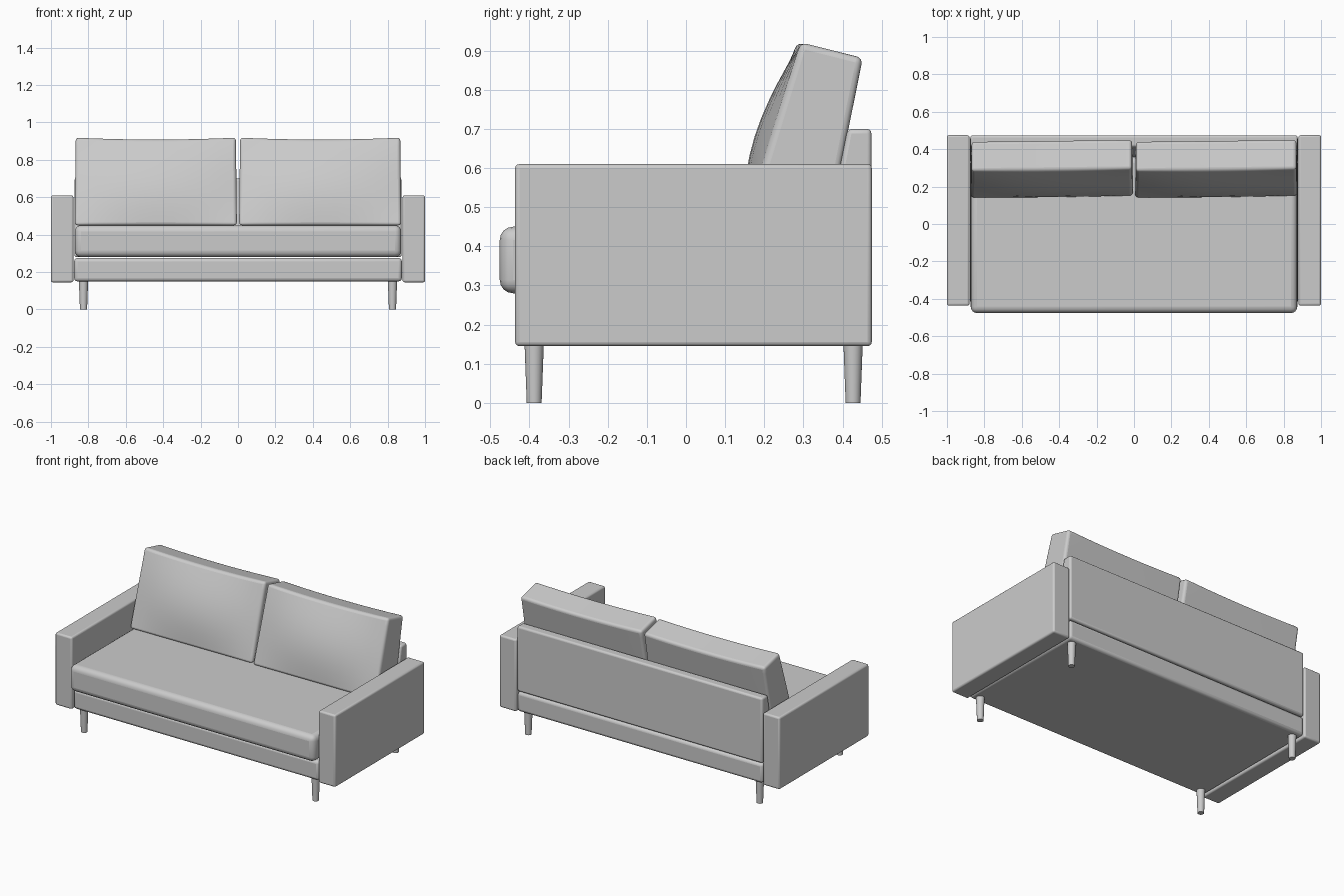
import bpy, bmesh, math

if "Cube" in bpy.data.objects:
    bpy.data.objects.remove(bpy.data.objects["Cube"])


def finish(name, bm, bevel=0.0, segs=3):
    """Turn a bmesh into a smooth-shaded object with rounded edges."""
    bmesh.ops.recalc_face_normals(bm, faces=bm.faces)
    me = bpy.data.meshes.new(name)
    bm.to_mesh(me)
    bm.free()
    ob = bpy.data.objects.new(name, me)
    bpy.context.collection.objects.link(ob)
    if bevel:
        m = ob.modifiers.new("Bevel", 'BEVEL')
        m.width, m.segments = bevel, segs
        m.limit_method, m.angle_limit = 'ANGLE', math.radians(50)
    bpy.ops.object.select_all(action='DESELECT')
    ob.select_set(True)
    bpy.context.view_layer.objects.active = ob
    bpy.ops.object.shade_smooth_by_angle(angle=math.radians(35))
    return ob


def prism(name, x0, x1, profile, bevel, segs=3):
    """Extrude a (y, z) profile from x0 to x1."""
    bm = bmesh.new()
    a = [bm.verts.new((x0, y, z)) for y, z in profile]
    b = [bm.verts.new((x1, y, z)) for y, z in profile]
    bm.faces.new(a)
    bm.faces.new(b)
    n = len(profile)
    for i in range(n):
        j = (i + 1) % n
        bm.faces.new((a[i], a[j], b[j], b[i]))
    return finish(name, bm, bevel, segs)


def box(name, x0, x1, y0, y1, z0, z1, bevel, segs=3):
    return prism(name, x0, x1, [(y0, z0), (y1, z0), (y1, z1), (y0, z1)], bevel, segs)


def cushion(name, x0, x1):
    """Leaning back cushion with a soft bulge on its front."""
    bm = bmesh.new()
    bmesh.ops.create_cube(bm, size=2)
    bmesh.ops.subdivide_edges(bm, edges=bm.edges[:], cuts=9, use_grid_fill=True)
    xc, hw = (x0 + x1) / 2, (x1 - x0) / 2
    for v in bm.verts:
        u, d, t = v.co.x, (v.co.y + 1) / 2, (v.co.z + 1) / 2
        puff = (1 - u * u) * math.sin(math.pi * t)
        front = 0.143 + 0.145 * t - 0.04 * puff
        back = 0.36 + 0.087 * t
        top = 0.922 - 0.04 * d - 0.01 * (1 - u * u)
        v.co = (xc + u * hw * (1 - 0.012 * t),
                front + (back - front) * d + 0.005 * u,
                0.45 + (top - 0.45) * t)
    finish(name, bm, 0.032, 4)


# frame: base, leaning back panel
box("base", -0.876, 0.876, -0.43, 0.473, 0.15, 0.275, 0.018)
prism("back_panel", -0.875, 0.875,
      [(0.33, 0.28), (0.474, 0.28), (0.474, 0.70), (0.413, 0.70)], 0.012)

# seat cushion
box("seat", -0.873, 0.873, -0.476, 0.36, 0.28, 0.45, 0.034, 4)

# arms and legs on both sides
for side, s in (("left", -1), ("right", 1)):
    xs = sorted((s * 0.88, s * 1.0))
    box(side + "_arm", *xs, -0.437, 0.475, 0.145, 0.61, 0.011)
    for end, y in (("front", -0.388), ("back", 0.427)):
        bm = bmesh.new()
        bmesh.ops.create_cone(bm, cap_ends=True, segments=24,
                              radius1=0.019, radius2=0.025, depth=0.16)
        bmesh.ops.translate(bm, verts=bm.verts, vec=(s * 0.826, y, 0.08))
        finish(f"{end}_{side}_leg", bm)

# back cushions
cushion("left_back_cushion", -0.873, -0.006)
cushion("right_back_cushion", 0.006, 0.873)
